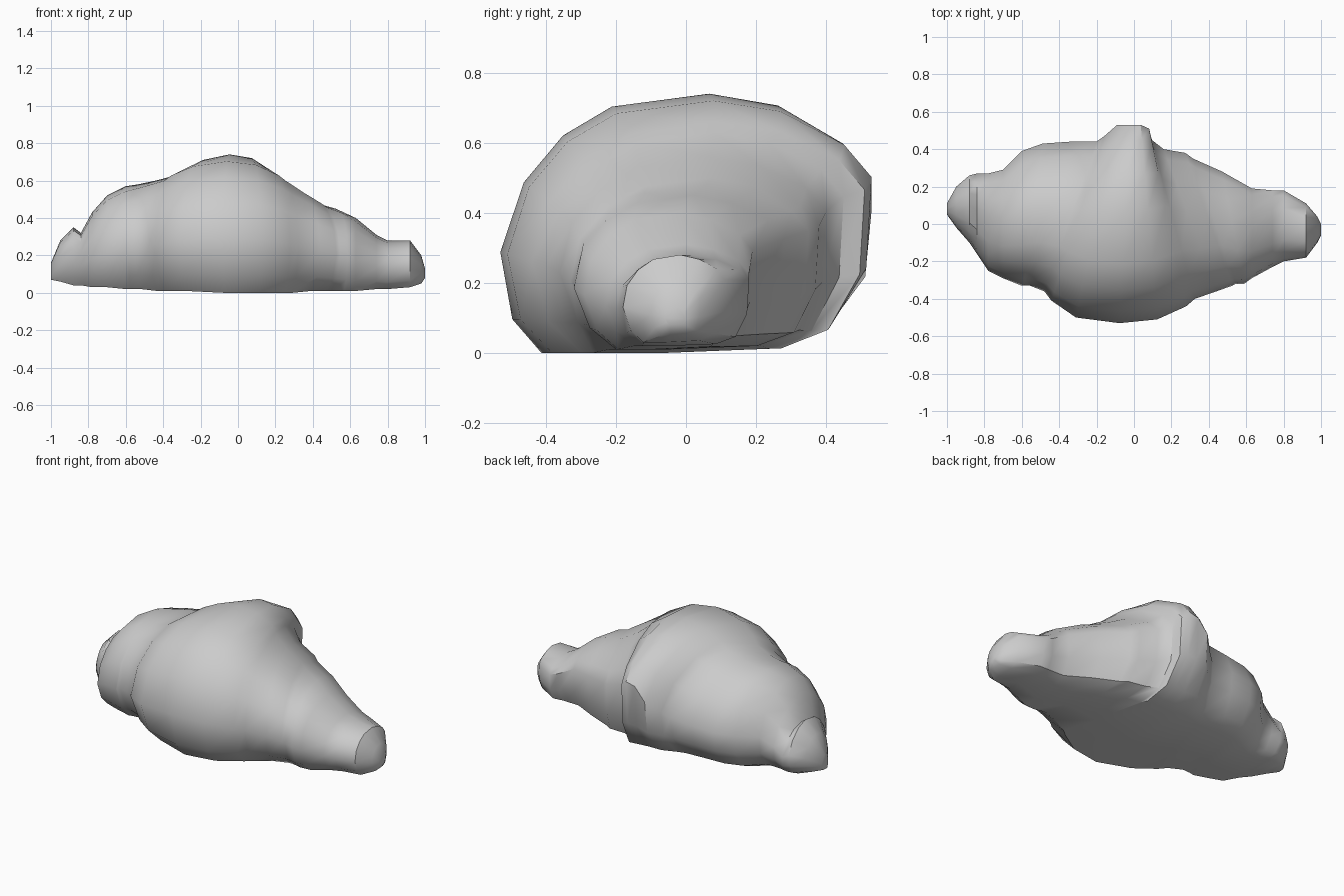
import bpy
import bmesh
import math

# Remove the default cube
cube = bpy.data.objects.get("Cube")
if cube:
    bpy.data.objects.remove(cube, do_unlink=True)


def make_material(name, value):
    mat = bpy.data.materials.new(name)
    mat.use_nodes = True
    color = (value, value, value, 1)
    mat.diffuse_color = color
    mat.node_tree.nodes["Principled BSDF"].inputs["Base Color"].default_value = color
    return mat


# Cross-sections of the roll: (front-to-back position, height), both normalised
WRAP = [(-.2, 0), (-.8, 0), (-.95, .13), (-1, .39), (-.87, .66), (-.66, .84),
        (-.4, .95), (.13, 1), (.5, .96), (.85, .82), (1, .69), (.97, .33),
        (.76, .1), (.5, .02)]
LEFT_LOBE = [(-.2, 0), (-.6, 0), (-.85, .14), (-1, .4), (-.92, .65), (-.7, .83),
             (-.4, .95), (.13, 1), (.5, .95), (.85, .84), (1, .72), (.97, .35),
             (.8, .1), (.5, .02)]
RIGHT_LOBE = [(-.2, 0), (-.65, 0), (-.85, .13), (-1, .38), (-.9, .64), (-.68, .83),
              (-.4, .95), (.1, 1), (.47, .92), (.8, .74), (1, .48), (.96, .27),
              (.76, .09), (.5, .02)]

# Stations along the roll: x, front y, back y, bottom z, top z
STATIONS = [
    # right tip
    (-1, .05, .11, .07, .16), (-.95, -.02, .2, .06, .28),
    (-.88, -.1, .26, .04, .35), (-.84, -.16, .27, .04, .32),
    # right lobe
    (-.78, -.25, .27, .03, .43), (-.7, -.29, .29, .03, .52),
    (-.6, -.33, .39, .02, .57), (-.54, -.33, .43, .02, .58),
    (-.45, -.33, .44, .02, .6), (-.34, -.36, .44, .01, .63),
    # middle wrap
    (-.3, -.41, .47, .01, .66), (-.2, -.5, .53, .01, .71),
    (-.05, -.53, .53, 0, .74), (.08, -.51, .53, 0, .72),
    (.18, -.44, .51, 0, .66),
    # left lobe
    (.21, -.4, .45, 0, .63), (.3, -.36, .4, .01, .56),
    (.4, -.33, .38, .01, .5), (.43, -.32, .35, .01, .48),
    (.53, -.32, .28, .01, .45), (.63, -.29, .19, .01, .4),
    # left tip
    (.74, -.23, .18, .02, .31), (.8, -.2, .18, .02, .28),
    (.92, -.18, .11, .03, .28), (.98, -.1, .04, .05, .2),
    (1, -.06, 0, .08, .13),
]


def section_points(x, front, back, bottom, top):
    """One ring; the wrap is wide at the front and narrows to the back."""
    fan = .55 * min(1, max(0, (.6 - abs(x)) / .35))
    lobe = LEFT_LOBE if x > 0 else RIGHT_LOBE
    blend = min(1, abs(x) / .35)
    middle, half = (front + back) / 2, (back - front) / 2
    for (wrap_t, wrap_h), (lobe_t, lobe_h) in zip(WRAP, lobe):
        t = wrap_t + (lobe_t - wrap_t) * blend
        h = wrap_h + (lobe_h - wrap_h) * blend
        yield (x * (1 - fan * t), middle + half * t, bottom + (top - bottom) * h)


def loft(name, stations, material):
    bm = bmesh.new()
    rings = [[bm.verts.new(p) for p in section_points(*s)] for s in stations]
    count = len(WRAP)
    for a, b in zip(rings, rings[1:]):
        for i in range(count):
            j = (i + 1) % count
            bm.faces.new((a[i], a[j], b[j], b[i]))
    bm.faces.new(rings[0])
    bm.faces.new(rings[-1])
    bmesh.ops.recalc_face_normals(bm, faces=bm.faces)
    mesh = bpy.data.meshes.new(name)
    bm.to_mesh(mesh)
    bm.free()
    mesh.materials.append(material)
    obj = bpy.data.objects.new(name, mesh)
    bpy.context.collection.objects.link(obj)
    return obj


# Rolled pastry body
body = loft("pastry_roll", STATIONS, make_material("plain grey", .6))
bpy.ops.object.select_all(action="DESELECT")
body.select_set(True)
bpy.context.view_layer.objects.active = body
bpy.ops.object.shade_smooth_by_angle(angle=math.radians(40))
